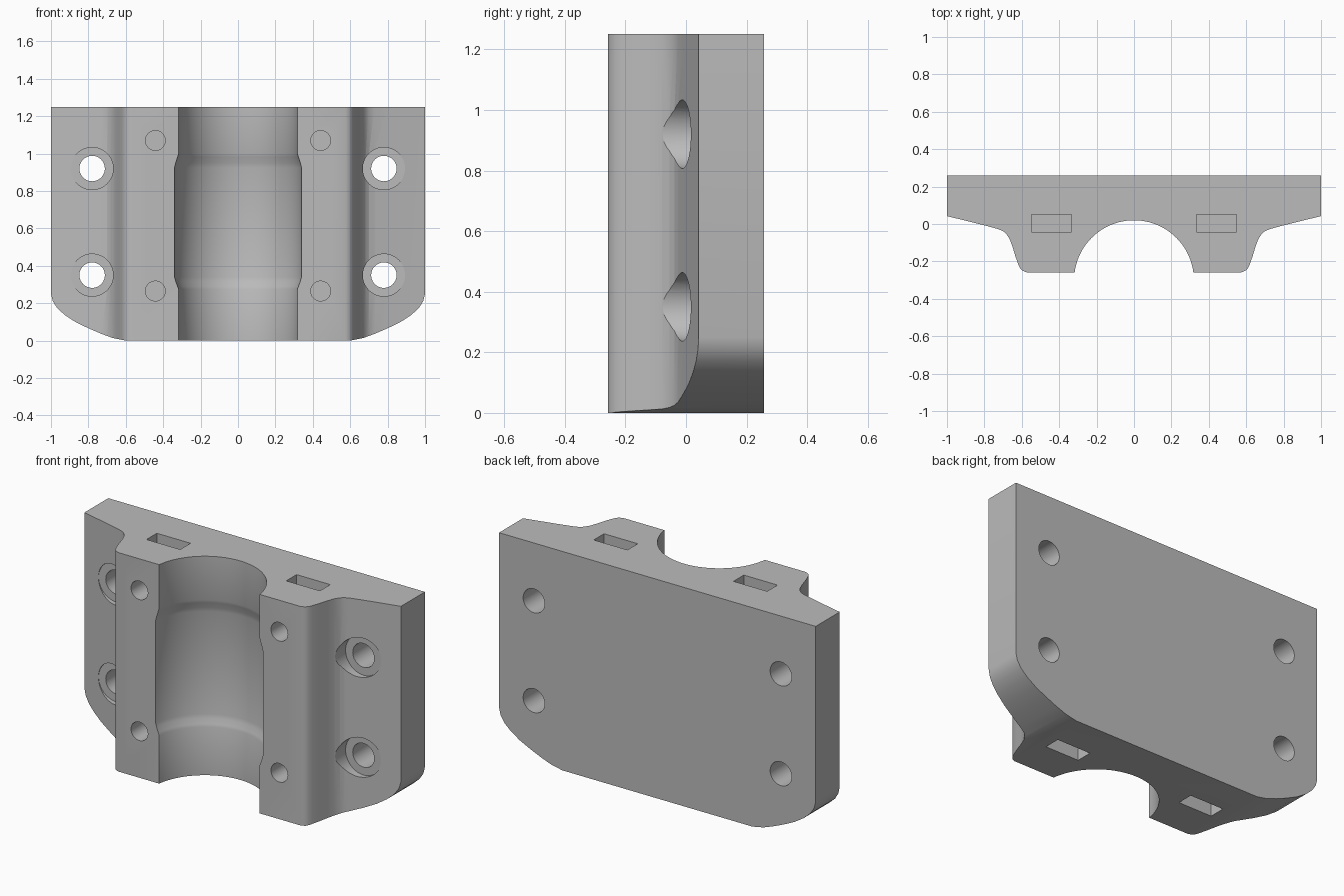
import bpy, bmesh, math
from mathutils import Matrix

if "Cube" in bpy.data.objects:
    bpy.data.objects.remove(bpy.data.objects["Cube"])

H = 1.25      # height
Y = 0.258     # half depth

grey = bpy.data.materials.new("plain grey")
grey.diffuse_color = (0.5, 0.5, 0.5, 1)
grey.use_nodes = True
grey.node_tree.nodes["Principled BSDF"].inputs["Base Color"].default_value = grey.diffuse_color


def make(name, bm):
    bmesh.ops.recalc_face_normals(bm, faces=bm.faces)
    me = bpy.data.meshes.new(name)
    bm.to_mesh(me)
    bm.free()
    ob = bpy.data.objects.new(name, me)
    me.materials.append(grey)
    bpy.context.collection.objects.link(ob)
    return ob


def prism(name, points, offset):
    bm = bmesh.new()
    face = bm.faces.new([bm.verts.new(p) for p in points])
    new = bmesh.ops.extrude_face_region(bm, geom=[face])["geom"]
    bmesh.ops.translate(bm, vec=offset, verts=[v for v in new if isinstance(v, bmesh.types.BMVert)])
    return make(name, bm)


def box(name, lo, hi):
    pts = [(lo[0], lo[1], lo[2]), (hi[0], lo[1], lo[2]), (hi[0], hi[1], lo[2]), (lo[0], hi[1], lo[2])]
    return prism(name, pts, (0, 0, hi[2] - lo[2]))


def rod(name, x, z, r, y0, y1):
    bm = bmesh.new()
    m = Matrix.Translation((x, (y0 + y1) / 2, z)) @ Matrix.Rotation(math.pi / 2, 4, 'X')
    bmesh.ops.create_cone(bm, cap_ends=True, segments=48, radius1=r, radius2=r, depth=y1 - y0, matrix=m)
    return make(name, bm)


def lathe(name, profile, cy, n=96):
    bm = bmesh.new()
    rings = [[bm.verts.new((r * math.cos(2 * math.pi * i / n), cy + r * math.sin(2 * math.pi * i / n), z))
              for i in range(n)] for r, z in profile]
    for a, b in zip(rings, rings[1:]):
        for i in range(n):
            j = (i + 1) % n
            bm.faces.new((a[i], a[j], b[j], b[i]))
    bm.faces.new(rings[0])
    bm.faces.new(rings[-1])
    return make(name, bm)


def boolean(ob, tool, op='DIFFERENCE'):
    mod = ob.modifiers.new("cut", 'BOOLEAN')
    mod.operation, mod.object, mod.solver = op, tool, 'EXACT'
    bpy.context.view_layer.objects.active = ob
    bpy.ops.object.modifier_apply(modifier=mod.name)
    bpy.data.objects.remove(tool, do_unlink=True)


# Body: plan profile extruded upwards
half = [(1, Y), (1, 0.042), (0.9, 0.018), (0.8, -0.007), (0.73, -0.026), (0.7, -0.038), (0.682, -0.054),
        (0.665, -0.08), (0.65, -0.12), (0.635, -0.17), (0.62, -0.213), (0.61, -0.235), (0.597, -0.249),
        (0.575, -Y)]
plan = half + [(-x, y) for x, y in reversed(half)]
body = prism("bearing_block", [(x, y, 0) for x, y in plan], (0, 0, H))

# Rounded lower corners
corner = [(1.05, H + 0.1), (1.05, 0.25), (1, 0.25), (0.99, 0.21), (0.965, 0.172), (0.925, 0.136), (0.87, 0.1),
          (0.8, 0.066), (0.73, 0.036), (0.67, 0.014), (0.6, 0)]
front = corner + [(-x, z) for x, z in reversed(corner)]
boolean(body, prism("corner_outline", [(x, -0.5, z) for x, z in front], (0, 1, 0)), 'INTERSECT')

# Shaft bore with a wider middle seat
bore = [(0.32, -0.1), (0.32, 0.275), (0.326, 0.29), (0.336, 0.318), (0.342, 0.34),
        (0.342, 0.925), (0.336, 0.95), (0.326, 0.982), (0.32, 1.0), (0.32, H + 0.1)]
boolean(body, lathe("shaft_bore", bore, -0.3))

for s in (-1, 1):
    # Counterbored mounting holes
    for z in (0.35, 0.92):
        boolean(body, rod("screw_hole", s * 0.78, z, 0.068, -0.5, 0.5))
        boolean(body, rod("counterbore", s * 0.78, z, 0.113, -0.5, 0.018))
    # Nut slots from the top and the bottom
    xs = sorted((s * 0.335, s * 0.548))
    for z0, z1 in ((-0.1, 0.37), (0.965, H + 0.1)):
        boolean(body, box("nut_slot", (xs[0], -0.043, z0), (xs[1], 0.05, z1)))
    # Clamp bolt holes
    for z in (0.265, 1.07):
        boolean(body, rod("bolt_hole", s * 0.442, z, 0.053, -0.5, 0.12))

# Smooth shading with sharp edges kept
bpy.ops.object.select_all(action='DESELECT')
body.select_set(True)
bpy.context.view_layer.objects.active = body
bpy.ops.object.shade_smooth_by_angle(angle=math.radians(30))
